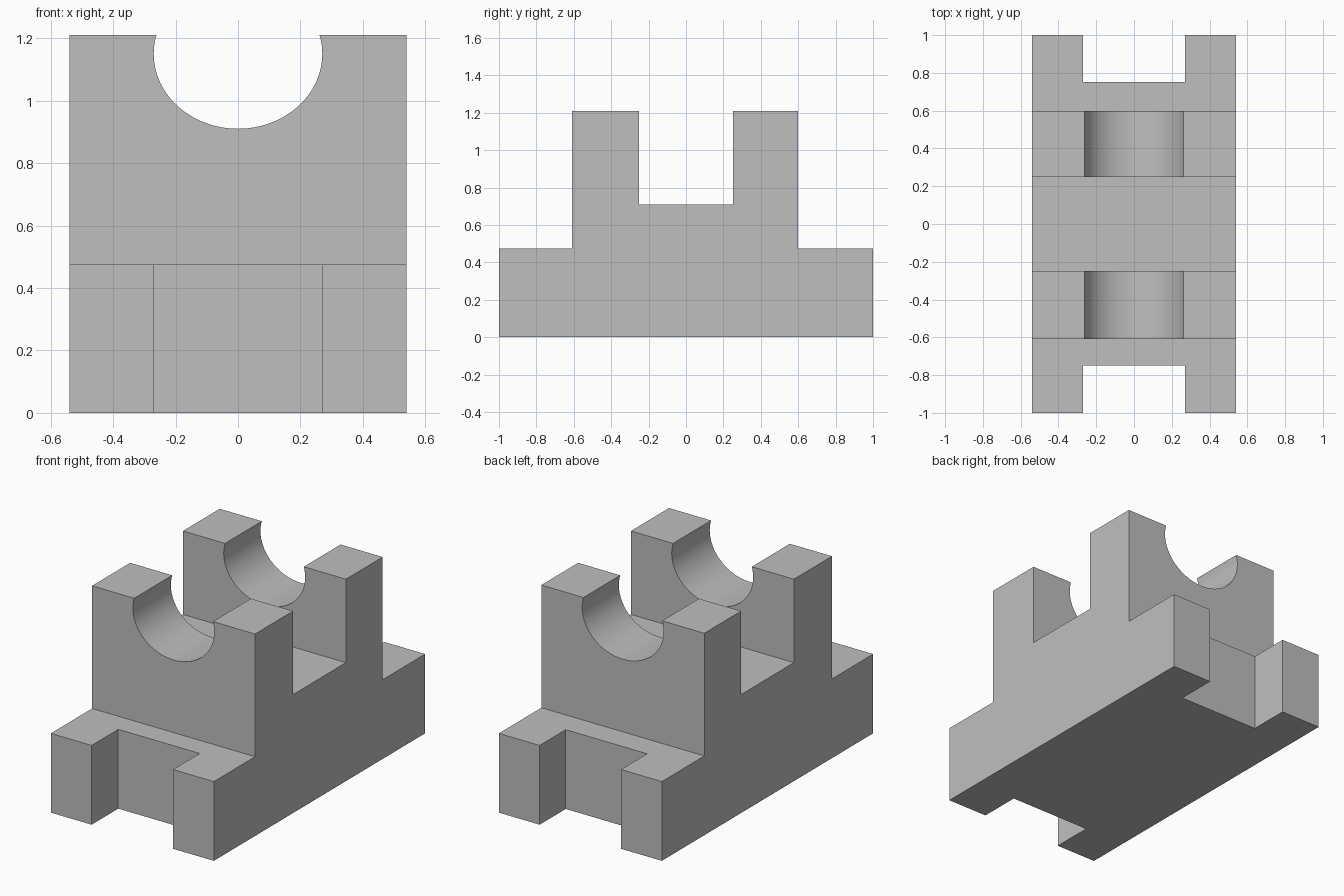
import bpy
import bmesh
import math

if "Cube" in bpy.data.objects:
    bpy.data.objects.remove(bpy.data.objects["Cube"])

grey = bpy.data.materials.new("plain grey")
grey.diffuse_color = (0.52, 0.52, 0.52, 1)
grey.use_nodes = True
grey.node_tree.nodes["Principled BSDF"].inputs["Base Color"].default_value = grey.diffuse_color


def prism(name, outline, axis, lo, hi):
    """Extrude an outline of (u, v) points along the x, y or z axis."""
    place = {"x": lambda u, v, t: (t, u, v),
             "y": lambda u, v, t: (u, t, v),
             "z": lambda u, v, t: (u, v, t)}[axis]
    bm = bmesh.new()
    face = bm.faces.new([bm.verts.new(place(u, v, lo)) for u, v in outline])
    ext = bmesh.ops.extrude_face_region(bm, geom=[face])
    verts = [g for g in ext["geom"] if isinstance(g, bmesh.types.BMVert)]
    bmesh.ops.translate(bm, verts=verts, vec=place(0, 0, hi - lo))
    bmesh.ops.recalc_face_normals(bm, faces=bm.faces)
    mesh = bpy.data.meshes.new(name)
    bm.to_mesh(mesh)
    bm.free()
    obj = bpy.data.objects.new(name, mesh)
    bpy.context.collection.objects.link(obj)
    mesh.materials.append(grey)
    return obj


def rectangle(x, y0, y1):
    return [(-x, y0), (x, y0), (x, y1), (-x, y1)]


# Stepped block with two uprights, drawn as a side profile
side = [(-1, 0), (1, 0), (1, 0.475), (0.598, 0.475), (0.598, 1.21),
        (0.25, 1.21), (0.25, 0.71), (-0.25, 0.71), (-0.25, 1.21),
        (-0.61, 1.21), (-0.61, 0.475), (-1, 0.475)]
block = prism("bearing_block", side, "x", -0.54, 0.54)

# Cutters: shaft cradle through both uprights and a slot at each end
arc = [(0.27 * math.cos(a), 1.15 + 0.24 * math.sin(a))
       for a in (2 * math.pi * i / 64 for i in range(64))]
cutters = [prism("cradle_cutter", arc, "y", -0.8, 0.8),
           prism("front_slot_cutter", rectangle(0.27, -1.2, -0.748), "z", -0.2, 0.6),
           prism("back_slot_cutter", rectangle(0.27, 0.753, 1.2), "z", -0.2, 0.6)]

bpy.context.view_layer.objects.active = block
block.select_set(True)
for cutter in cutters:
    cutter.hide_render = True
    mod = block.modifiers.new("cut", "BOOLEAN")
    mod.operation = "DIFFERENCE"
    mod.solver = "EXACT"
    mod.object = cutter
    bpy.ops.object.modifier_apply(modifier=mod.name)
    bpy.data.objects.remove(cutter)

# Smooth cradle, sharp corners
bpy.ops.object.shade_smooth_by_angle(angle=math.radians(30))
